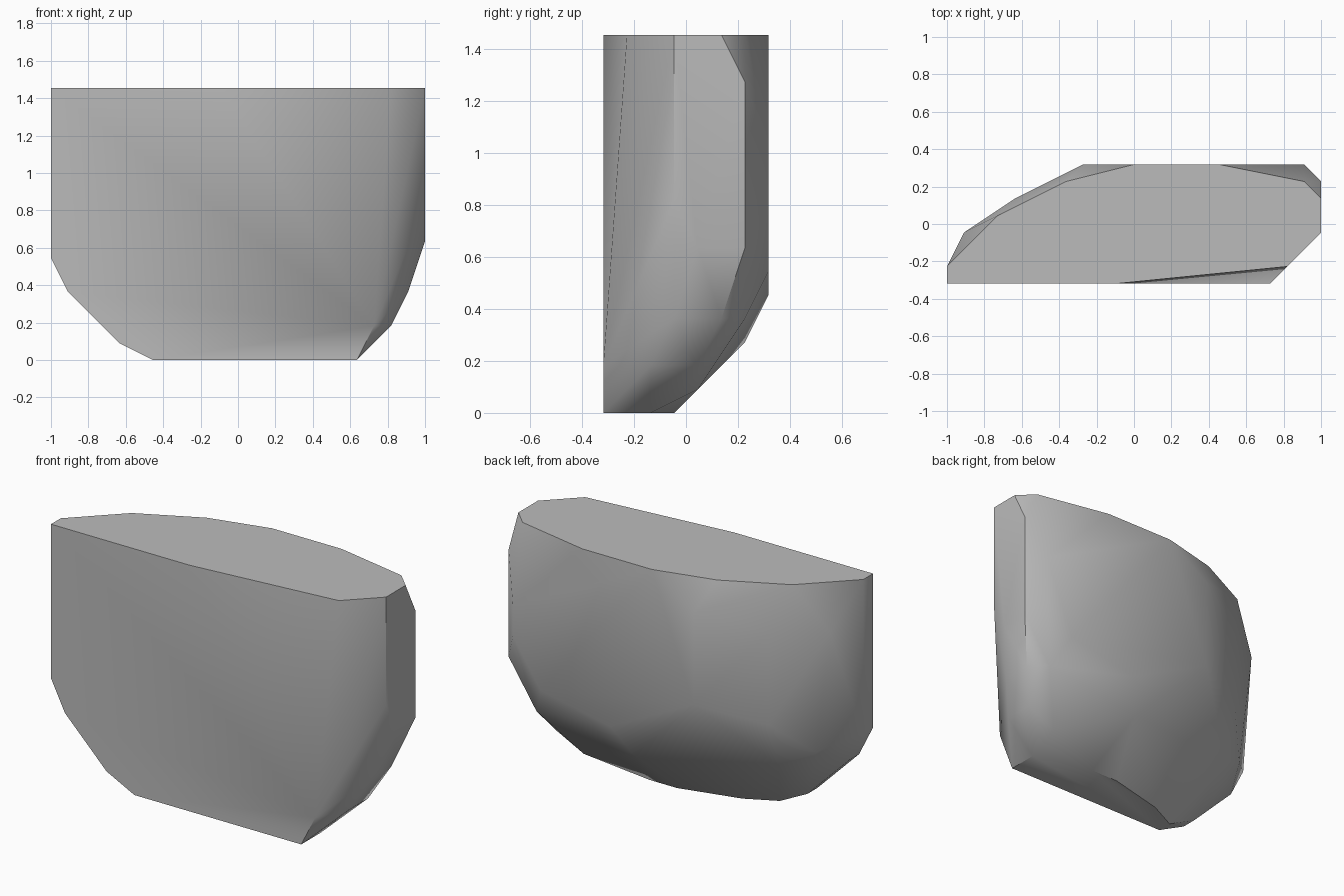
import bpy
import bmesh
import math

# Remove the default object
default_cube = bpy.data.objects.get("Cube")
if default_cube:
    bpy.data.objects.remove(default_cube, do_unlink=True)

UNIT = 1 / 11  # the stone is cut on a regular grid of this step


def make_material(name, colour):
    material = bpy.data.materials.new(name)
    material.use_nodes = True
    material.diffuse_color = colour
    shader = next(n for n in material.node_tree.nodes if n.type == "BSDF_PRINCIPLED")
    shader.inputs["Base Color"].default_value = colour
    shader.inputs["Roughness"].default_value = 0.8
    return material


def add_slice(bm, depth, outline):
    """Place one upright cross-section (x, z in grid steps) at a given depth."""
    for x, z in outline:
        bm.verts.new((x * UNIT, depth * UNIT, z * UNIT))


bm = bmesh.new()

# Flat front face and the slice just behind it
add_slice(bm, -3.5, [(-11, 16), (-11, 6), (-10, 4), (-7, 1), (-5, 0), (7, 0), (8, 2), (-1, 16)])
add_slice(bm, -2.5, [(-11, 16), (-11, 6), (-10, 4), (-7, 1), (-5, 0), (9, 16)])

# Rounded flanks and underside
add_slice(bm, -1.5, [(-3, 0), (7, 0), (9, 2)])
add_slice(bm, -0.5, [(11, 16), (11, 9), (10, 4), (3, 0), (1, 0), (-10, 13), (-9, 5)])
add_slice(bm, 0.5, [(-8, 16), (-7, 4), (7, 1), (9, 2), (11, 7)])
add_slice(bm, 1.5, [(11, 16), (10, 4), (9, 3), (-7, 13), (-7, 7)])
add_slice(bm, 2.5, [(10, 16), (11, 14), (11, 7), (9, 4), (2, 3), (-4, 16)])

# Flat patch on the back
add_slice(bm, 3.5, [(5, 16), (0, 16), (-3, 14), (-3, 8), (3, 5), (8, 6), (10, 9), (10, 11)])

# Wrap the slices in one faceted skin and merge coplanar triangles
hull = bmesh.ops.convex_hull(bm, input=bm.verts[:])
loose = {v for v in hull["geom_interior"] + hull["geom_unused"]
         if isinstance(v, bmesh.types.BMVert)}
bmesh.ops.delete(bm, geom=list(loose), context="VERTS")
bmesh.ops.dissolve_limit(bm, angle_limit=math.radians(0.5), verts=bm.verts[:], edges=bm.edges[:])
bmesh.ops.recalc_face_normals(bm, faces=bm.faces[:])

mesh = bpy.data.meshes.new("stone_chunk")
bm.to_mesh(mesh)
bm.free()
mesh.materials.append(make_material("stone grey", (0.5, 0.5, 0.5, 1)))

stone = bpy.data.objects.new("stone_chunk", mesh)
bpy.context.collection.objects.link(stone)

# Soft shading over the worn flanks, hard edges at the cuts
bpy.ops.object.select_all(action="DESELECT")
stone.select_set(True)
bpy.context.view_layer.objects.active = stone
bpy.ops.object.shade_smooth_by_angle(angle=math.radians(40))
